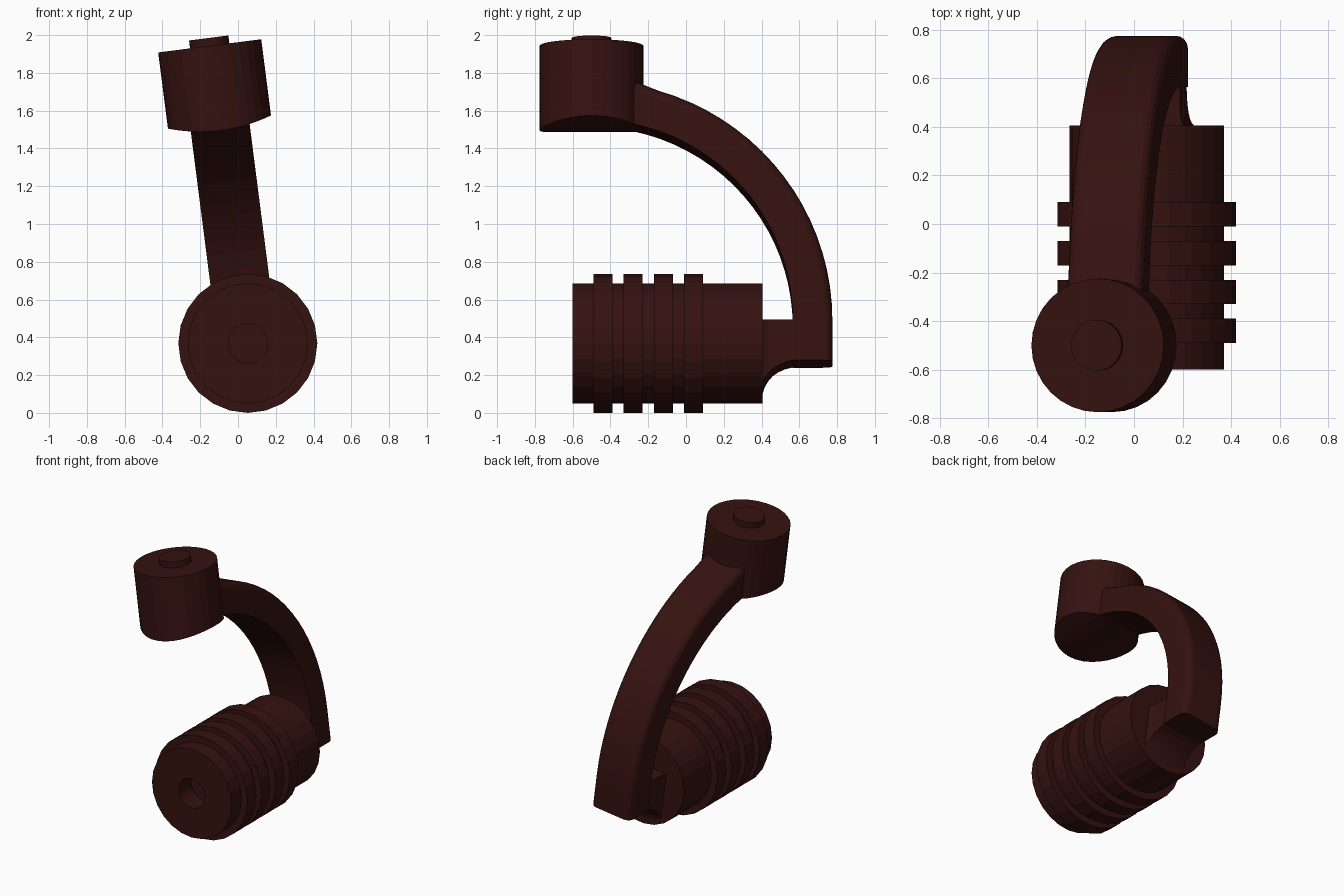
import bpy, bmesh
from math import sin, cos, pi, sqrt, radians
from mathutils import Matrix

if "Cube" in bpy.data.objects:
    bpy.data.objects.remove(bpy.data.objects["Cube"])

AXIS = Matrix.Translation((0.052, 0, 0.368))        # centre line of the barrel
TILT = AXIS @ Matrix.Rotation(radians(-7.3), 4, 'Y')  # arm and head lean sideways

mat = bpy.data.materials.new("dark_brown")
mat.diffuse_color = (0.035, 0.006, 0.005, 1)
mat.use_nodes = True
mat.node_tree.nodes["Principled BSDF"].inputs["Base Color"].default_value = mat.diffuse_color


def loft(name, sections, matrix, cap_start=True, ruled_start=False):
    """Skin a list of equal-length closed sections and cap the ends."""
    bm = bmesh.new()
    rings = [[bm.verts.new(p) for p in s] for s in sections]
    n = len(rings[0])
    for a, b in zip(rings, rings[1:]):
        for i in range(n):
            j = (i + 1) % n
            bm.faces.new((a[i], a[j], b[j], b[i]))
    if ruled_start:                                  # curved cap made of straight strips
        r = rings[0]
        for i in range(n // 2):
            strip = [r[i], r[i + 1], r[n - i - 1], r[(n - i) % n]]
            bm.faces.new(list(dict.fromkeys(strip)))
    else:
        bm.faces.new(rings[0])
    bm.faces.new(rings[-1])
    bmesh.ops.recalc_face_normals(bm, faces=bm.faces)
    me = bpy.data.meshes.new(name)
    bm.to_mesh(me)
    bm.free()
    me.materials.append(mat)
    ob = bpy.data.objects.new(name, me)
    ob.matrix_world = matrix
    bpy.context.collection.objects.link(ob)
    return ob


def circle(r, n):
    return [(r * cos(2 * pi * i / n), r * sin(2 * pi * i / n)) for i in range(n)]


# ribbed barrel with a blind hole in the front
R, RIB = 0.318, 0.368
profile = [(0.105, -0.46), (0.105, -0.6), (R, -0.6)]
for k in range(4):
    y = -0.49 + 0.16 * k
    profile += [(R, y), (RIB, y), (RIB, y + 0.1), (R, y + 0.1)]
profile.append((R, 0.405))
loft("ribbed_barrel", [[(x, y, z) for x, z in circle(r, 24)] for r, y in profile], AXIS)

# upright head: underside curved across its width, small button on top
N = 32
sections = [[(x, y - 0.5, 1.136 + 0.6 * x * x) for x, y in circle(0.275, N)]]
for r, z in ((0.275, 1.588), (0.105, 1.588), (0.105, 1.63)):
    sections.append([(x, y - 0.5, z) for x, y in circle(r, N)])
loft("round_head", sections, TILT, ruled_start=True)

# curved arm: quarter sweep with rounded outer edges
W, R_IN, R_OUT, F = 0.157, 1.065, 1.275, 0.05
CY, CZ = -0.5, 0.11


def arm_section(extra=0):
    pts = [(-W, R_IN), (W, R_IN)]
    for side, start in ((1, 0), (-1, pi / 2)):
        for i in range(5):
            a = start + i * pi / 8
            pts.append((side * (W - F) + F * cos(a), R_OUT + extra - F + F * sin(a)))
    return pts


sections = [[(u, CY + r, -0.11) for u, r in arm_section()]]
STEPS = 20
for i in range(STEPS + 1):
    a = radians(82) * i / STEPS
    flare = (0, 0.012, 0.035)[max(0, i - STEPS + 2)]     # soft joint into the head
    sections.append([(u, CY + r * cos(a), CZ + r * sin(a)) for u, r in arm_section(flare)])
loft("curved_arm", sections, TILT)

# neck joining barrel to arm, sweeping down to the barrel's lower edge
sections = []
for i in range(9):
    a = pi / 2 * i / 8
    y, f = 0.6 - 0.2 * cos(a), 1 - sin(a)
    w = W - 0.005 + 0.025 * f * f
    s = [(-w, y, 0.107), (w, y, 0.107)]
    for k in range(9):
        u = w * (1 - k / 4)
        s.append((u, y, -0.107 * (1 - f) - f * sqrt(0.313 ** 2 - u * u)))
    sections.append(s)
sections.append([(x, 0.68, z) for x, _, z in sections[-1]])
loft("neck", sections, TILT)
